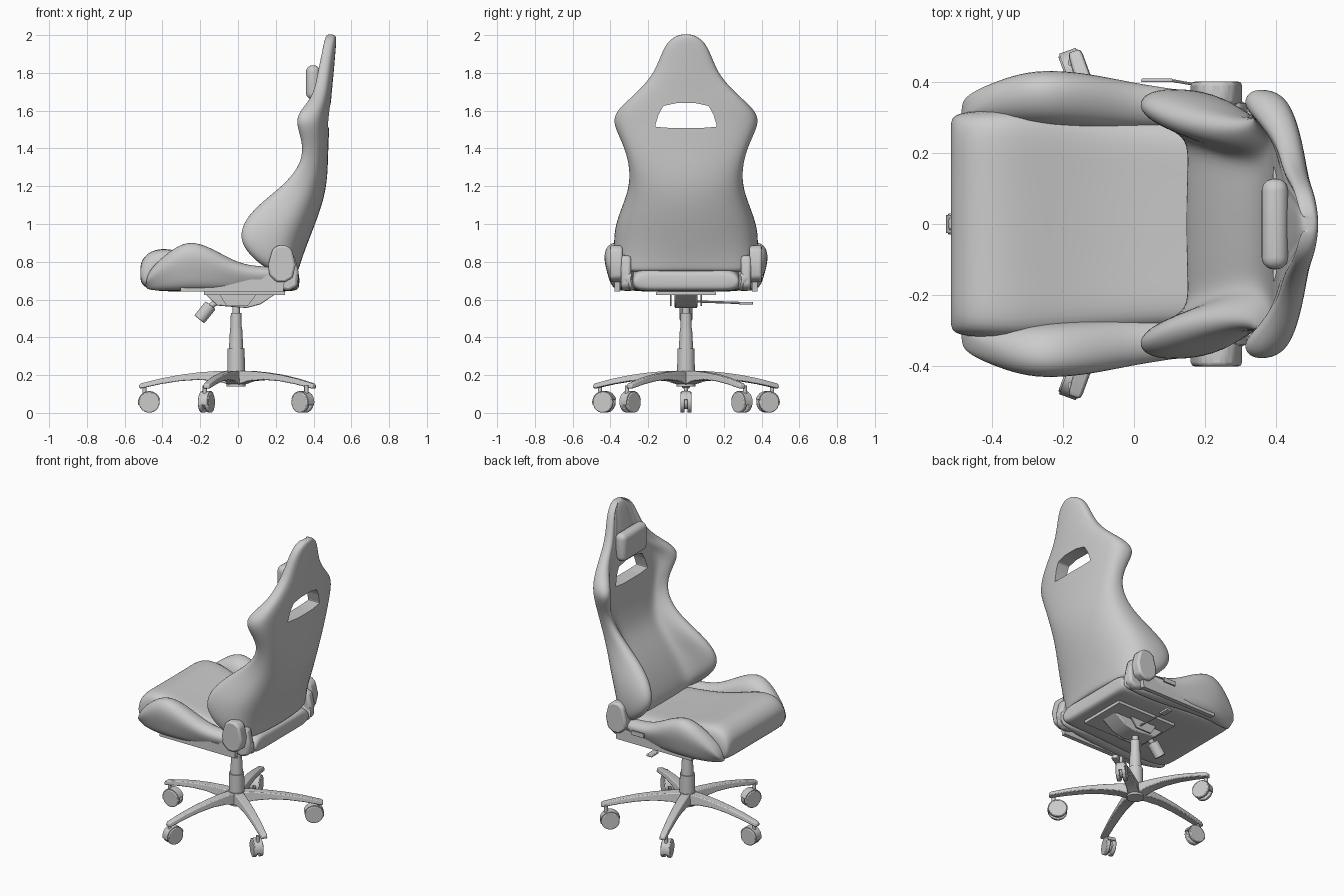
import bpy, bmesh
from math import cos, sin, radians
from mathutils import Vector, Matrix

cube = bpy.data.objects.get("Cube")
if cube:
    bpy.data.objects.remove(cube)

GREY = (0.6, 0.6, 0.6, 1)
grey = bpy.data.materials.new("plain grey")
grey.use_nodes = True
grey.diffuse_color = GREY
grey.node_tree.nodes["Principled BSDF"].inputs["Base Color"].default_value = GREY


def make(name, bm, mirror=False, subsurf=0, bevel=0, segments=2):
    """Turn a bmesh into a shaded object with the usual modifiers."""
    bmesh.ops.recalc_face_normals(bm, faces=bm.faces)
    mesh = bpy.data.meshes.new(name)
    bm.to_mesh(mesh)
    bm.free()
    mesh.materials.append(grey)
    ob = bpy.data.objects.new(name, mesh)
    bpy.context.collection.objects.link(ob)
    if mirror:
        mod = ob.modifiers.new("mirror", 'MIRROR')
        mod.use_axis = (False, True, False)
        mod.use_clip = True
    if bevel:
        mod = ob.modifiers.new("bevel", 'BEVEL')
        mod.width, mod.segments = bevel, segments
    if subsurf:
        mod = ob.modifiers.new("subsurf", 'SUBSURF')
        mod.levels = mod.render_levels = subsurf
        mesh.shade_smooth()
    else:
        smooth(ob)
    return ob


def smooth(ob):
    bpy.ops.object.select_all(action='DESELECT')
    ob.select_set(True)
    bpy.context.view_layer.objects.active = ob
    bpy.ops.object.shade_smooth_by_angle(angle=radians(35))


def loft(name, rings, closed=True, **kw):
    """Skin rings of equal, even length; the ends are closed in quad strips."""
    bm = bmesh.new()
    rows = [[bm.verts.new(p) for p in ring] for ring in rings]
    n = len(rows[0])
    for a, b in zip(rows, rows[1:]):
        for i in range(n if closed else n - 1):
            j = (i + 1) % n
            bm.faces.new((a[i], a[j], b[j], b[i]))
    for row in (rows[0], rows[-1]):
        for i in range(n // 2 - 1):
            bm.faces.new((row[i], row[i + 1], row[n - 2 - i], row[n - 1 - i]))
    return make(name, bm, **kw)


def prism(name, outline, lo, hi, axis='y', **kw):
    """Extrude an outline along y (points are x, z) or along x (points are y, z)."""
    bm = bmesh.new()
    place = (lambda d, a, b: (a, d, b)) if axis == 'y' else (lambda d, a, b: (d, a, b))
    ends = [[bm.verts.new(place(d, *p)) for p in outline] for d in (lo, hi)]
    for end in ends:
        bm.faces.new(end)
    for i in range(len(outline)):
        bm.faces.new((ends[0][i - 1], ends[0][i], ends[1][i], ends[1][i - 1]))
    return make(name, bm, **kw)


def box(name, low, high, **kw):
    (x0, y0, z0), (x1, y1, z1) = low, high
    return prism(name, [(x0, z0), (x1, z0), (x1, z1), (x0, z1)], y0, y1, **kw)


def rod(name, a, b, r1, r2=None, sides=24, **kw):
    """Round or tapered bar from point a to point b."""
    a, b = Vector(a), Vector(b)
    turn = Vector((0, 0, 1)).rotation_difference(b - a).to_matrix().to_4x4()
    bm = bmesh.new()
    bmesh.ops.create_cone(bm, cap_ends=True, segments=sides, radius1=r1,
                          radius2=r1 if r2 is None else r2, depth=(b - a).length,
                          matrix=Matrix.Translation((a + b) / 2) @ turn)
    return make(name, bm, **kw)


# Backrest shell: half cross-sections with forward-curving wings
def back_ring(z, hw, rear, tip, panel, t):
    d = rear - tip
    half = [(0, 0), (.05, .45), (.17, .78), (.36, .96), (.66, 1.01), (.93, 1)]
    ring = [(rear - d * f, hw * w, z) for f, w in half]
    inner = max(hw - 2.1 * t, hw * .55)
    ring += [(tip - .008, hw - t * .55, z), (tip + d * .1, hw - t * 1.15, z),
             (tip + (panel - tip) * .7, max(hw - 1.6 * t, hw * .65), z),
             (panel + .005, inner, z), (panel, inner * .6, z), (panel, 0, z)]
    return ring


# height, half width, rear x, wing tip x, centre panel x, wing thickness
BACK = [(.745, .30, .31, .20, .17, .05), (.76, .34, .325, .16, .15, .06),
        (.81, .37, .34, .085, .145, .075), (.90, .383, .375, .005, .175, .08),
        (1.0, .372, .415, .015, .22, .08), (1.1, .333, .45, .10, .28, .075),
        (1.2, .298, .472, .235, .345, .06), (1.3, .297, .478, .325, .37, .05),
        (1.4, .322, .48, .35, .385, .05), (1.5, .370, .485, .32, .39, .06),
        (1.55, .382, .488, .31, .395, .065), (1.6, .365, .492, .33, .40, .065),
        (1.66, .30, .495, .385, .405, .06), (1.72, .235, .50, .41, .415, .05),
        (1.8, .168, .508, .425, .428, .04), (1.9, .13, .516, .447, .447, .03),
        (1.96, .10, .521, .458, .458, .025), (1.992, .06, .52, .468, .468, .02),
        (2.003, .025, .512, .478, .478, .01)]
back = loft("backrest", [back_ring(*row) for row in BACK], closed=False, mirror=True, subsurf=2)

# Harness slot cut through the backrest
slot = [(-.165, 1.515), (-.08, 1.508), (.08, 1.508), (.165, 1.515), (.145, 1.58),
        (.12, 1.625), (.05, 1.64), (-.05, 1.64), (-.12, 1.625), (-.145, 1.58)]
cutter = prism("slot_cutter", slot, .2, .7, axis='x', bevel=.008)
cutter.hide_render = True
cut = back.modifiers.new("slot", 'BOOLEAN')
cut.operation, cut.object, cut.solver = 'DIFFERENCE', cutter, 'EXACT'
bpy.context.view_layer.objects.active = back
for mod in list(back.modifiers):
    bpy.ops.object.modifier_apply(modifier=mod.name)
bpy.data.objects.remove(cutter)
smooth(back)

# Head pillow
pillow = box("head_pillow", (.36, -.128, 1.66), (.435, .128, 1.84), bevel=.034, segments=5)

# Seat cushion: x, half width, bottom, top
SEAT = [(-.517, .28, .71, .77), (-.512, .305, .685, .80), (-.485, .315, .66, .84),
        (-.43, .322, .645, .868), (-.34, .328, .643, .866), (-.2, .318, .643, .82),
        (-.05, .302, .643, .785), (.15, .29, .643, .77), (.27, .285, .643, .762),
        (.315, .283, .65, .75), (.325, .27, .67, .73)]


def seat_ring(x, hw, lo, hi):
    return [(x, y, z) for y, z in [
        (0, hi), (hw * .5, hi), (hw * .85, hi + .004), (hw, hi - .03),
        (hw, lo + .03), (hw * .94, lo), (hw * .5, lo), (0, lo)]]


loft("seat_cushion", [seat_ring(*r) for r in SEAT], closed=False, mirror=True, subsurf=2)

# Seat side bolsters: x, outer y, inner y, bottom, top
BOLSTER = [(-.487, .345, .29, .66, .70), (-.47, .37, .28, .65, .755), (-.41, .40, .275, .643, .82),
           (-.32, .432, .275, .643, .893), (-.235, .44, .27, .643, .918),
           (-.125, .43, .265, .643, .87), (0, .403, .26, .643, .795),
           (.1, .388, .26, .643, .778), (.25, .365, .27, .643, .77),
           (.31, .345, .28, .655, .75), (.322, .33, .29, .675, .73)]


def bolster_ring(x, out, inn, lo, hi):
    h = hi - lo
    return [(x, y, z) for y, z in [
        (inn, lo), (out - .05, lo), (out - .025, lo + h * .3), (out, lo + h * .65),
        (out - .012, hi - h * .1), (out - .06, hi + .004), (inn + .02, hi - h * .12),
        (inn, lo + h * .5)]]


loft("seat_bolsters", [bolster_ring(*r) for r in BOLSTER], mirror=True, subsurf=2)

# Side rails, recline arms and covers
prism("side_rails", [(-.305, .643), (.24, .643), (.25, .73), (.17, .74), (.12, .705), (-.305, .705)],
      .35, .378, mirror=True)
prism("recline_arms", [(.2, .66), (.27, .645), (.315, .67), (.32, .75), (.3, .83), (.24, .84), (.2, .78)],
      .29, .345, mirror=True, bevel=.015)
COVER = [(.21, .887), (.255, .887), (.285, .865), (.305, .785), (.29, .715), (.25, .692),
         (.205, .692), (.165, .73), (.16, .785), (.182, .865)]
prism("recline_covers", COVER, .335, .402, mirror=True, bevel=.012)

# Recline lever on one side
rod("lever_wire", (.19, .39, .74), (.10, .406, .73), .004, sides=8)
box("lever_grip", (.02, .4, .715), (.11, .41, .745), bevel=.003)

# Tilt mechanism under the seat
box("mount_plate", (-.18, -.16, .625), (.25, .16, .648))
prism("tilt_housing", [(-.18, .635), (-.11, .568), (.045, .555), (.12, .575), (.2, .63)],
      -.06, .06, bevel=.006)
prism("mount_brackets", [(-.1, .63), (-.06, .565), (.05, .565), (.1, .63)], .077, .085, mirror=True)
rod("height_lever", (.02, .05, .59), (.02, .29, .582), .006, sides=10)
box("height_paddle", (0, .28, .574), (.04, .355, .588), bevel=.004)
rod("tension_shaft", (-.08, 0, .61), (-.16, 0, .555), .016)
rod("tension_knob", (-.145, 0, .57), (-.205, 0, .495), .034, bevel=.005)

# Gas column
HUB = -.01
STACK = [("base_hub", .14, .225, .05, .05), ("column_sleeve", .215, .34, .047, .045),
         ("column_middle", .34, .45, .038, .032), ("column_upper", .45, .53, .03, .028),
         ("column_piston", .53, .6, .02, .02)]
for name, low, high, r1, r2 in STACK:
    rod(name, (HUB, 0, low), (HUB, 0, high), r1, r2)

# Five legs: distance out, bottom, top, half width
LEG = [(.02, .145, .222, .036), (.1, .168, .222, .034), (.2, .175, .214, .031),
       (.3, .168, .201, .028), (.4, .152, .182, .025), (.5, .13, .157, .021), (.513, .13, .15, .017)]


def spin(angle, r, side, z):
    a = radians(angle)
    return Vector((HUB + r * cos(a) - side * sin(a), r * sin(a) + side * cos(a), z))


for k in range(5):
    angle = 180 + 72 * k
    loft(f"leg_{k + 1}", [[spin(angle, r, s, z) for s, z in
         [(-w, lo), (w, lo), (w * .8, hi), (-w * .8, hi)]] for r, lo, hi, w in LEG], bevel=.005)

# Casters: stem, twin wheels and a curved hood
for k, angle in enumerate([180, 250, 320, 40, 110]):
    n = k + 1
    rod(f"caster_stem_{n}", spin(angle, .485, 0, .07), spin(angle, .485, 0, .145), .011, sides=12)
    rod(f"caster_axle_{n}", spin(angle, .46, -.02, .056), spin(angle, .46, .02, .056), .036)
    for tag, s in (("a", -1), ("b", 1)):
        rod(f"caster_wheel_{n}{tag}", spin(angle, .46, s * .007, .056),
            spin(angle, .46, s * .03, .056), .055, bevel=.005)
    hood = [[spin(angle, .46 + rad * cos(radians(t)), s, .056 + rad * sin(radians(t)))
             for rad, s in ((.045, -.025), (.06, -.025), (.06, .025), (.045, .025))]
            for t in range(-15, 166, 20)]
    loft(f"caster_hood_{n}", hood)
